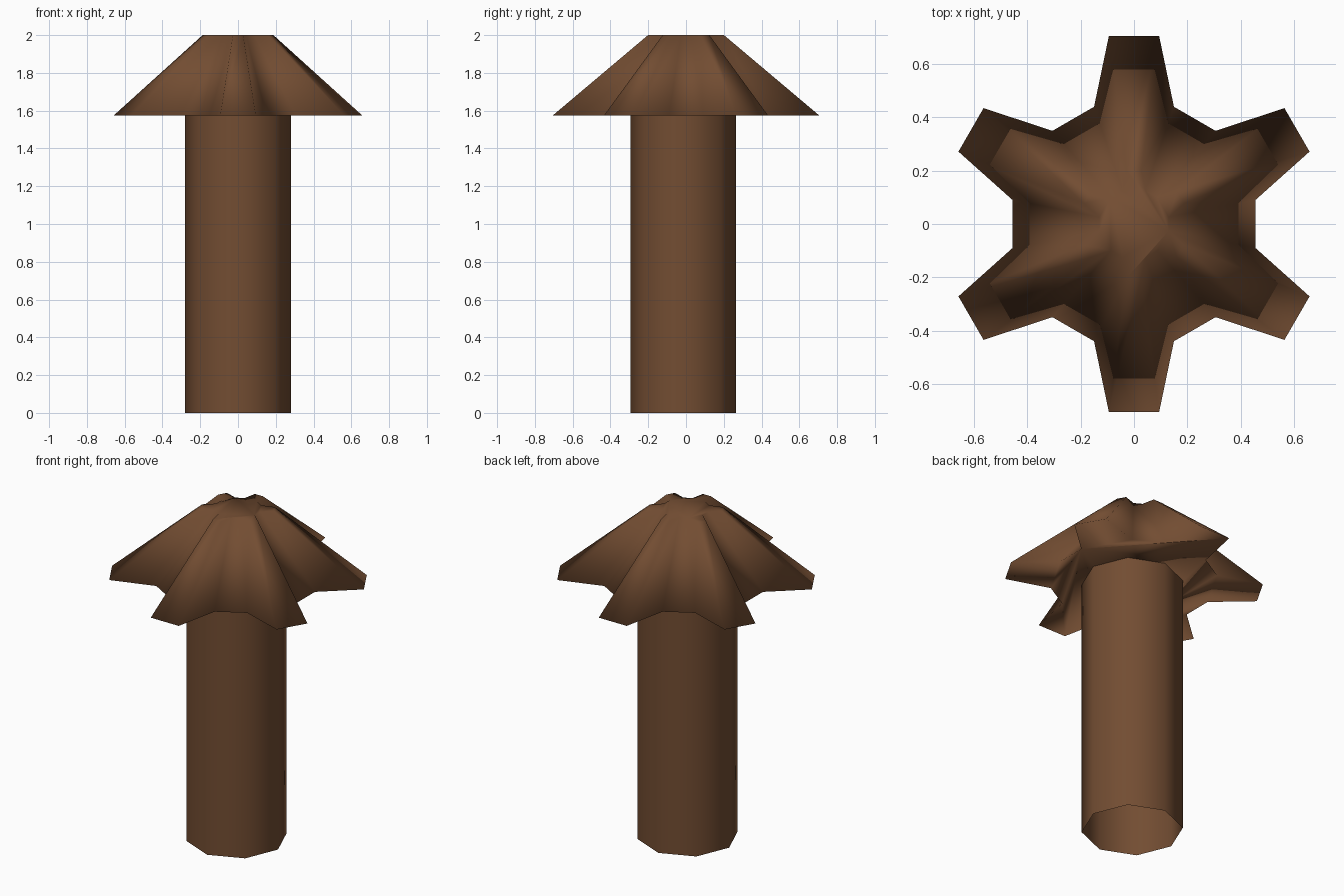
import bpy, bmesh
from math import sin, cos, pi
from mathutils import Matrix, Vector

cube = bpy.data.objects.get("Cube")
if cube:
    bpy.data.objects.remove(cube)

bark = bpy.data.materials.new("bark_brown")
bark.use_nodes = True
BROWN = (0.17, 0.074, 0.032, 1)
bark.diffuse_color = BROWN
bsdf = bark.node_tree.nodes["Principled BSDF"]
bsdf.inputs["Base Color"].default_value = BROWN
bsdf.inputs["Roughness"].default_value = 0.9

RIM_Z, TOP_Z = 1.575, 2.0
TOP_SCALE = 0.285
ARMS = 6


def finish(bm, name):
    for f in bm.faces:
        f.smooth = True
    mesh = bpy.data.meshes.new(name)
    bm.to_mesh(mesh)
    bm.free()
    mesh.materials.append(bark)
    obj = bpy.data.objects.new(name, mesh)
    bpy.context.collection.objects.link(obj)


# Trunk: open eight-sided tube, smooth around
bm = bmesh.new()
bmesh.ops.create_cone(bm, cap_ends=False, segments=8, radius1=0.28, radius2=0.28,
                      depth=RIM_Z, matrix=Matrix.Translation((0, -0.015, RIM_Z / 2)))
finish(bm, "trunk")

# Crown: six-armed star, tapered from a wide rim to a small flat top
bm = bmesh.new()


def star_ring(scale, z):
    """Star outline with blunt arm tips and blunt valleys."""
    ring = []
    for i in range(2 * ARMS):
        angle = pi / 6 + i * pi / ARMS
        radial, side = (0.705, 0.094) if i % 2 == 0 else (0.455, 0.09)
        out = Vector((cos(angle), sin(angle), 0))
        across = Vector((-sin(angle), cos(angle), 0))
        for s in (-side, side):
            ring.append(bm.verts.new((out * radial + across * s) * scale
                                     + Vector((0, 0, z))))
    return ring


rim = star_ring(1, RIM_Z)
top = star_ring(TOP_SCALE, TOP_Z)
for i in range(len(rim)):
    j = (i + 1) % len(rim)
    bm.faces.new((rim[i], rim[j], top[j], top[i]))
bm.faces.new(top)
bm.faces.new(rim[::-1])
finish(bm, "crown")
